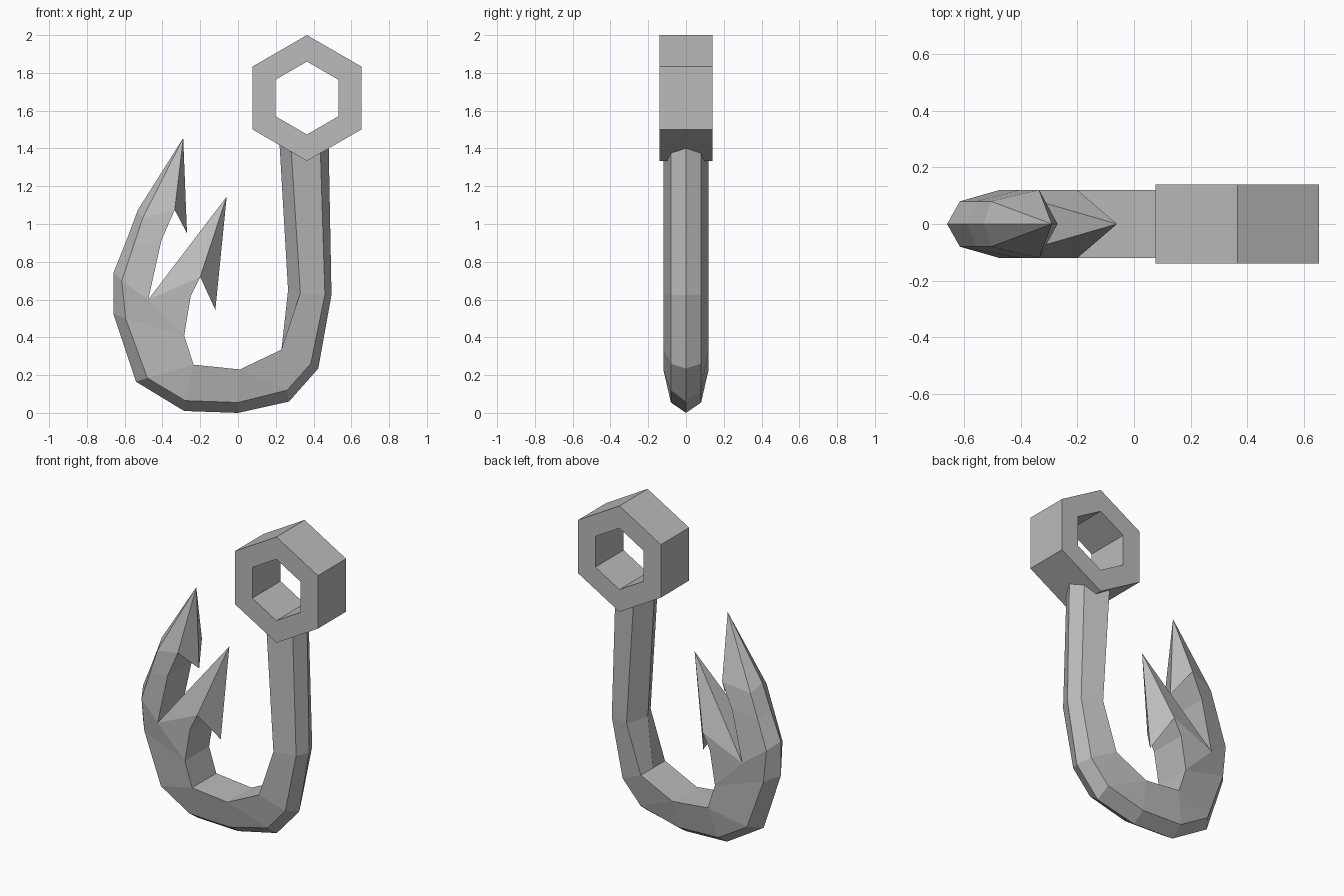
import bpy, bmesh, math

cube = bpy.data.objects.get("Cube")
if cube:
    bpy.data.objects.remove(cube, do_unlink=True)

GREY = (0.5, 0.5, 0.5, 1.0)
metal = bpy.data.materials.new("grey_metal")
metal.use_nodes = True
metal.diffuse_color = GREY
metal.node_tree.nodes["Principled BSDF"].inputs["Base Color"].default_value = GREY

SIDE = 0.12   # half thickness at the inner edges
BEVEL = 0.08  # half thickness at the outer bevel


def section(outer, mid, inner, centre=None, mid_y=BEVEL):
    """Six-sided cross-section: outer ridge, bevels, inner edges, inner centre."""
    c = centre or inner
    return [(outer[0], 0, outer[1]), (mid[0], -mid_y, mid[1]),
            (inner[0], -SIDE, inner[1]), (c[0], 0, c[1]),
            (inner[0], SIDE, inner[1]), (mid[0], mid_y, mid[1])]


def point(x, z):
    return [(x, 0, z)] * 6


def finish(name, bm):
    bmesh.ops.remove_doubles(bm, verts=bm.verts, dist=0.0005)
    bmesh.ops.dissolve_degenerate(bm, edges=bm.edges, dist=0.0005)
    bmesh.ops.recalc_face_normals(bm, faces=bm.faces)
    mesh = bpy.data.meshes.new(name)
    bm.to_mesh(mesh)
    bm.free()
    mesh.materials.append(metal)
    obj = bpy.data.objects.new(name, mesh)
    bpy.context.collection.objects.link(obj)
    return obj


def loft(name, rings):
    bm = bmesh.new()
    loops = [[bm.verts.new(p) for p in ring] for ring in rings]
    for a, b in zip(loops, loops[1:]):
        for i in range(6):
            j = (i + 1) % 6
            bm.faces.new((a[i], a[j], b[j], b[i]))
    bm.faces.new(loops[0])
    return finish(name, bm)


# Shank, bend and main point with its barb
base = (-0.235, 0.255)
low = (0.01, 0.23)
notch = (-0.475, 0.6)
head = ((-0.53, 1.075), (-0.505, 1.03), (-0.335, 1.075))
loft("hook_body", [
    section((0.48, 1.42), (0.435, 1.42), (0.28, 1.42), (0.22, 1.42)),
    section((0.495, 0.625), (0.46, 0.625), (0.33, 0.635), (0.265, 0.65)),
    section((0.425, 0.235), (0.385, 0.26), (0.23, 0.335)),
    section((0.27, 0.06), (0.26, 0.12), low),
    section((0, 0), (0, 0.055), low),
    section((-0.285, 0.01), (-0.28, 0.065), base),
    section((-0.54, 0.165), (-0.48, 0.185), base),
    section((-0.66, 0.525), (-0.595, 0.5), (-0.285, 0.41)),
    section((-0.66, 0.74), (-0.615, 0.7), notch),
    section((-0.588, 0.92), (-0.555, 0.88), (-0.405, 0.915)),
    section(*head),
    section(*head, centre=(-0.27, 0.95)),
    point(-0.29, 1.455),
])

# Shorter inner point with its barb
loft("inner_point", [
    section(notch, notch, (-0.285, 0.41), mid_y=SIDE),
    section(notch, notch, (-0.25, 0.62), mid_y=SIDE),
    section(notch, notch, (-0.2, 0.72), mid_y=SIDE),
    section(notch, notch, (-0.2, 0.72), centre=(-0.12, 0.545), mid_y=SIDE),
    point(-0.06, 1.145),
])

# Hexagonal eye with a hexagonal hole
bm = bmesh.new()


def hexagon(radius, y):
    return [bm.verts.new((0.365 + radius * math.sin(math.tau * i / 6), y,
                          1.667 + radius * math.cos(math.tau * i / 6)))
            for i in range(6)]


loops = [hexagon(r, y) for r, y in
         ((0.333, -0.14), (0.333, 0.14), (0.193, 0.14), (0.193, -0.14))]
for k in range(4):
    a, b = loops[k], loops[(k + 1) % 4]
    for i in range(6):
        j = (i + 1) % 6
        bm.faces.new((a[i], a[j], b[j], b[i]))
finish("hex_eye", bm)
